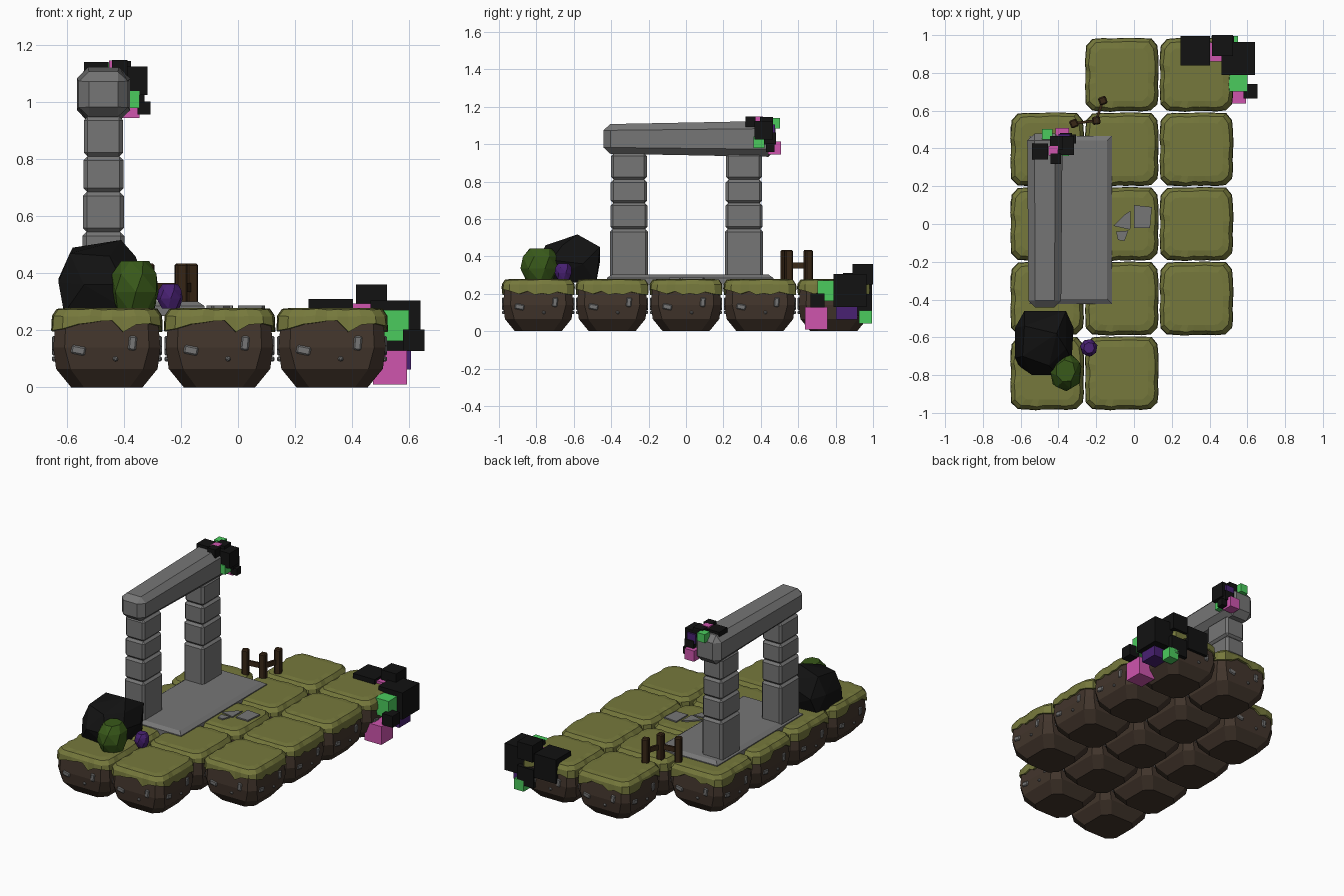
import bpy, bmesh, math, random
from mathutils import Vector, Matrix

if "Cube" in bpy.data.objects:
    bpy.data.objects.remove(bpy.data.objects["Cube"])

random.seed(4)


def material(name, rgb):
    m = bpy.data.materials.new(name)
    m.diffuse_color = (*rgb, 1)
    m.use_nodes = True
    m.node_tree.nodes["Principled BSDF"].inputs["Base Color"].default_value = m.diffuse_color
    return m


STONE = material("stone", (0.18, 0.18, 0.18))
GRASS = material("grass", (0.18, 0.19, 0.045))
DIRT = material("dirt", (0.055, 0.036, 0.025))
WOOD = material("wood", (0.04, 0.02, 0.008))
BUSH = material("bush", (0.04, 0.1, 0.01))
BLACK = material("black", (0.006, 0.006, 0.006))
PINK = material("magenta", (0.62, 0.09, 0.42))
GREEN = material("bright_green", (0.07, 0.6, 0.11))
PURPLE = material("purple", (0.065, 0.015, 0.17))


def finish(bm, name, mat):
    bmesh.ops.recalc_face_normals(bm, faces=bm.faces)
    me = bpy.data.meshes.new(name)
    bm.to_mesh(me)
    bm.free()
    me.materials.append(mat)
    ob = bpy.data.objects.new(name, me)
    bpy.context.collection.objects.link(ob)
    return ob


def box(bm, loc, size, bevel=0.0, rot=None):
    """Add a (chamfered) box to bm and return its verts."""
    part = bmesh.new()
    bmesh.ops.create_cube(part, size=1)
    bmesh.ops.scale(part, vec=size, verts=part.verts)
    if bevel:
        bmesh.ops.bevel(part, geom=part.edges[:], offset=bevel, segments=1, affect='EDGES')
    part.transform(Matrix.Translation(loc) @ (rot or Matrix()))
    me = bpy.data.meshes.new("tmp")
    part.to_mesh(me)
    part.free()
    bm.from_mesh(me)
    bpy.data.meshes.remove(me)


def loft(bm, rings, cap_start=True, cap_end=True):
    vs = [[bm.verts.new(p) for p in r] for r in rings]
    n = len(vs[0])
    for a, b in zip(vs, vs[1:]):
        for i in range(n):
            bm.faces.new((a[i], a[(i + 1) % n], b[(i + 1) % n], b[i]))
    if cap_start:
        bm.faces.new(vs[0][::-1])
    if cap_end:
        bm.faces.new(vs[-1])


def hull(name, pts, mat):
    bm = bmesh.new()
    for p in pts:
        bm.verts.new(p)
    r = bmesh.ops.convex_hull(bm, input=bm.verts)
    bmesh.ops.delete(bm, geom=list({g for g in r['geom_interior'] if isinstance(g, bmesh.types.BMVert)}),
                     context='VERTS')
    return finish(bm, name, mat)


def octagon(h, ch, z):
    k = h - ch
    return [(h, -k, z), (h, k, z), (k, h, z), (-k, h, z),
            (-h, k, z), (-h, -k, z), (-k, -h, z), (k, -h, z)]


# Dirt block: stacked chamfered squares
bm = bmesh.new()
loft(bm, [octagon(0.125, 0.045, 0), octagon(0.178, 0.05, 0.065),
          octagon(0.188, 0.04, 0.14), octagon(0.178, 0.035, 0.25)])
dirt = finish(bm, "tile_dirt", DIRT)

# Grass cap: rounded square with a ragged hanging edge
N = 32
drop = [random.uniform(0.19, 0.24) for _ in range(N)]
wob = [random.uniform(-0.006, 0.004) for _ in range(N)]


def cap_ring(h, z, wobble=0.0):
    out = []
    for i in range(N):
        a = 2 * math.pi * (i + 0.5) / N
        c, s = math.cos(a), math.sin(a)
        r = (h + wob[i] * wobble) / (abs(c) ** 9 + abs(s) ** 9) ** (1 / 9)
        out.append((r * c, r * s, drop[i] if z is None else z + wob[i] * 0.6 * wobble))
    return out


bm = bmesh.new()
loft(bm, [cap_ring(0.172, None), cap_ring(0.194, None, 0.6), cap_ring(0.191, 0.25, 0.8),
          cap_ring(0.174, 0.274, 1), cap_ring(0.14, 0.279, 0)])
grass = finish(bm, "tile_grass", GRASS)

# Pebbles set into the dirt on all four sides
bm = bmesh.new()
for side in range(4):
    turn = Matrix.Rotation(side * math.pi / 2, 4, 'Z')
    for x, z, w, h, a in ((-0.10, 0.13, 0.05, 0.03, 0.2), (0.09, 0.155, 0.028, 0.05, 0.1),
                          (0.03, 0.10, 0.018, 0.016, 0.5)):
        rot = turn @ Matrix.Rotation(a, 4, 'Y')
        box(bm, turn @ Vector((x, -0.183, z)), (w, 0.02, h), 0.005, rot)
pebbles = finish(bm, "tile_pebbles", STONE)

# Island: three staggered columns of tiles
first = True
for x, rows in ((-0.46, (-2, -1, 0, 1)), (-0.065, (-2, -1, 0, 1, 2)), (0.33, (-1, 0, 1, 2))):
    for row in rows:
        for src in (dirt, grass, pebbles):
            ob = src
            if not first:
                ob = src.copy()
                bpy.context.collection.objects.link(ob)
            ob.location = (x, row * 0.395, 0)
        first = False

# Stone floor slab with sloped rim
bm = bmesh.new()
loft(bm, [[(x * (0.218 - i), y * (0.445 - i), z) for x, y in ((-1, -1), (1, -1), (1, 1), (-1, 1))]
          for i, z in ((0, 0.25), (0, 0.285), (0.025, 0.302))])
finish(bm, "floor_slab", STONE).location = (-0.335, 0.022, 0)

# Pillars: four chamfered blocks each
for side, y in (("front", -0.305), ("back", 0.31)):
    bm = bmesh.new()
    levels = (0.28, 0.545, 0.685, 0.81, 0.95)
    for i, (a, b) in enumerate(zip(levels, levels[1:])):
        w = 0.147 - 0.003 * i
        box(bm, (-0.472, y, (a + b) / 2), (w, 0.203 - 0.004 * i, b - a), 0.014)
    finish(bm, side + "_pillar", STONE)

# Lintel beam, a little thicker toward the back
bm = bmesh.new()
box(bm, (0, 0, 0), (0.18, 0.92, 0.175), 0.037)
for v in bm.verts:
    s = 1 + 0.09 * v.co.y
    v.co.x = v.co.x * s
    v.co.z = v.co.z * (1 + 0.22 * v.co.y)
ob = finish(bm, "lintel_beam", STONE)
ob.location = (-0.472, 0.018, 1.028)

# Corrupted cubes: x, y, z, edge
CUBES = {
    "beam_cubes": (
        (BLACK, ((-0.497, 0.385, 1.098, 0.085), (-0.41, 0.43, 1.11, 0.07), (-0.367, 0.415, 1.075, 0.1),
                 (-0.415, 0.345, 1.12, 0.055), (-0.33, 0.45, 0.98, 0.045), (-0.36, 0.45, 1.03, 0.065))),
        (GREEN, ((-0.46, 0.475, 1.112, 0.055), (-0.375, 0.39, 1.01, 0.06))),
        (PURPLE, ((-0.37, 0.445, 1.075, 0.062),)),
        (PINK, ((-0.38, 0.474, 0.98, 0.07), (-0.428, 0.388, 1.122, 0.05)))),
    "corner_cubes": (
        (BLACK, ((0.325, 0.917, 0.232, 0.157), (0.468, 0.945, 0.305, 0.11), (0.552, 0.877, 0.217, 0.175),
                 (0.617, 0.703, 0.165, 0.075), (0.47, 0.935, 0.14, 0.12))),
        (GREEN, ((0.545, 0.757, 0.217, 0.11), (0.515, 0.96, 0.075, 0.07))),
        (PURPLE, ((0.55, 0.86, 0.12, 0.115),)),
        (PINK, ((0.533, 0.697, 0.07, 0.12), (0.433, 0.91, 0.245, 0.1))))}
for group, sets in CUBES.items():
    for mat, cubes in sets:
        bm = bmesh.new()
        for x, y, z, s in cubes:
            box(bm, (x, y, z), (s, s, s))
        finish(bm, group + "_" + mat.name, mat)

# Dark boulder, round bush and crystal
hull("boulder", [(-0.61, -0.75, 0.26), (-0.60, -0.50, 0.26), (-0.36, -0.48, 0.26), (-0.37, -0.78, 0.26),
                 (-0.63, -0.71, 0.37), (-0.63, -0.55, 0.38), (-0.58, -0.46, 0.37), (-0.36, -0.46, 0.45),
                 (-0.32, -0.55, 0.36), (-0.33, -0.72, 0.38), (-0.40, -0.80, 0.36), (-0.54, -0.80, 0.36),
                 (-0.59, -0.70, 0.47), (-0.58, -0.54, 0.49), (-0.41, -0.58, 0.517), (-0.36, -0.66, 0.46),
                 (-0.45, -0.75, 0.46)], BLACK)


def lump(name, loc, size, mat):
    profile = ((0.72, -0.5), (1, -0.1), (0.93, 0.25), (0.6, 0.5))
    pts = []
    for k, (r, z) in enumerate(profile):
        for i in range(7):
            a = 2 * math.pi * (i + 0.3 * k) / 7
            q = r * random.uniform(0.92, 1.04) / 2
            pts.append((loc[0] + size[0] * q * math.cos(a), loc[1] + size[1] * q * math.sin(a),
                        loc[2] + size[2] * z))
    hull(name, pts, mat)


lump("bush", (-0.362, -0.78, 0.353), (0.18, 0.205, 0.18), BUSH)
lump("crystal", (-0.238, -0.655, 0.32), (0.095, 0.1, 0.085), PURPLE)

# Broken fence: three posts and two rails
posts = [Vector((-0.318, 0.532, 0)), Vector((-0.2, 0.548, 0)), Vector((-0.165, 0.653, 0))]
bm = bmesh.new()
for p, a in zip(posts, (0.4, 0.15, 0.35)):
    box(bm, p + Vector((0, 0, 0.35)), (0.043, 0.043, 0.17), 0.007, Matrix.Rotation(a, 4, 'Z'))
for a, b in zip(posts, posts[1:]):
    d = b - a
    box(bm, (a + b) / 2 + Vector((0, 0, 0.35)), (d.length, 0.014, 0.032), 0,
        Matrix.Rotation(math.atan2(d.y, d.x), 4, 'Z'))
finish(bm, "fence", WOOD)

# Loose paving chips
for i, poly in enumerate((((-0.11, -0.01), (-0.02, -0.03), (-0.018, 0.07), (-0.05, 0.05)),
                          ((0.0, -0.02), (0.085, -0.02), (0.095, 0.09), (0.0, 0.1)),
                          ((-0.095, -0.04), (-0.03, -0.035), (-0.05, -0.09), (-0.085, -0.085)))):
    bm = bmesh.new()
    loft(bm, [[(x, y, z) for x, y in poly] for z in (0.265, 0.287)])
    finish(bm, "paving_chip_%d" % (i + 1), STONE)
